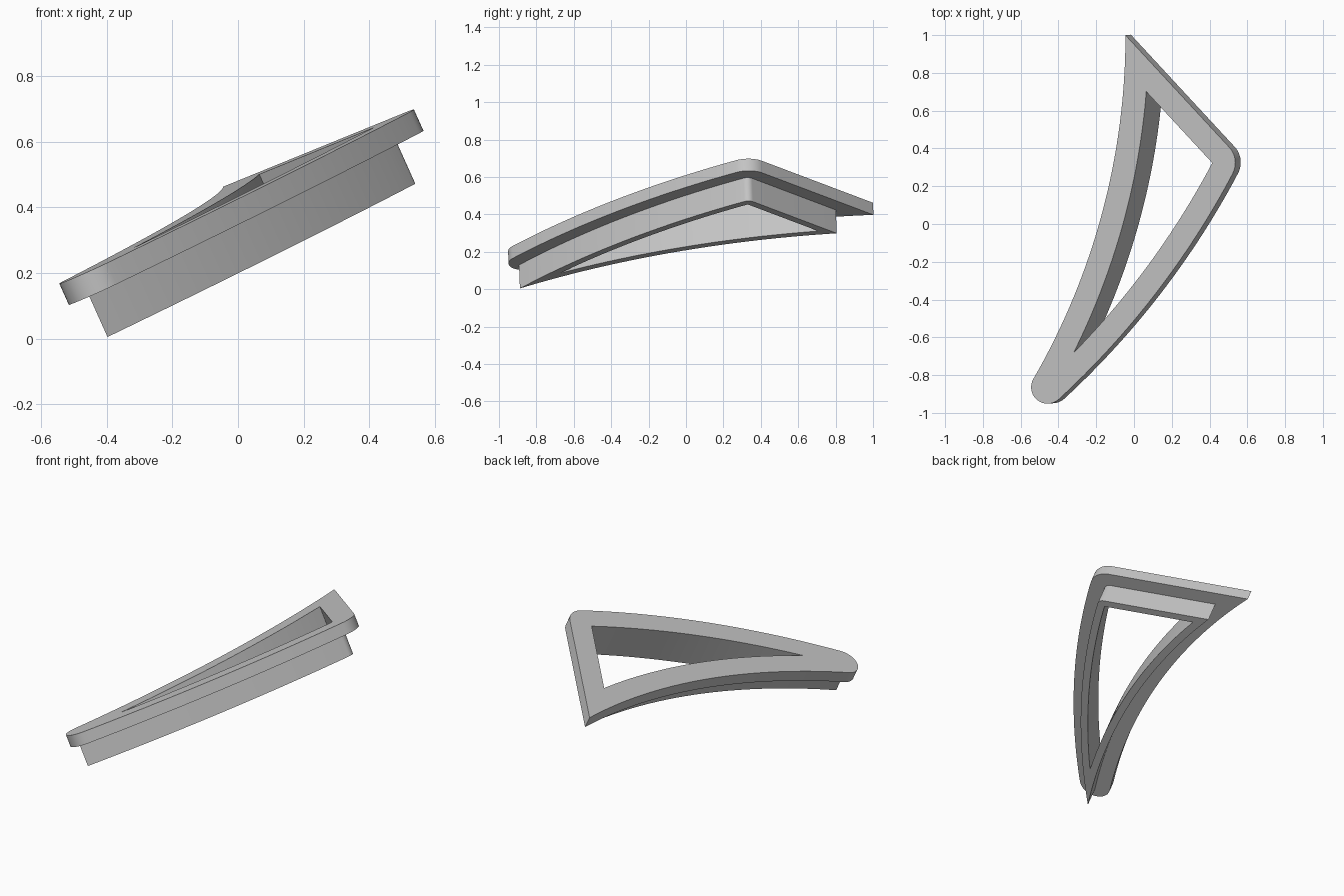
import bpy, bmesh, math
from mathutils import Vector

cube = bpy.data.objects.get("Cube")
if cube:
    bpy.data.objects.remove(cube)

# Outline: a concave left arc, a convex right arc and a straight back edge
LEFT, LEFT_R = Vector((-3.685, 1.0)), 3.64
RIGHT, RIGHT_R = Vector((-3.42, 2.354)), 4.461
EDGE_N, EDGE_D = Vector((0.734, 0.679)), 0.646
EDGE_U = Vector((EDGE_N.y, -EDGE_N.x))

# Tilted plane that carries the top face
SLOPE_X, SLOPE_Y, HEIGHT = 0.449, 0.038, 0.445
NORMAL = Vector((-SLOPE_X, -SLOPE_Y, 1)).normalized()


def edge_hit(centre, radius, inset):
    """Where the inset back edge meets a circle."""
    h = EDGE_D - inset - EDGE_N.dot(centre)
    return centre + EDGE_N * h + EDGE_U * math.sqrt(radius**2 - h**2)


def front_tip(inset):
    """Where the two inset side arcs meet."""
    r1, r2 = LEFT_R + inset, RIGHT_R - inset
    line = RIGHT - LEFT
    d = line.length
    a = (r1**2 - r2**2 + d**2) / (2 * d)
    h = math.sqrt(r1**2 - a**2)
    line.normalize()
    side = Vector((line.y, -line.x))
    hits = [LEFT + line * a + side * s * h for s in (1, -1)]
    return min(hits, key=lambda p: p.y)


def angle(v):
    return math.atan2(v.y, v.x)


def arc(centre, radius, start, end, steps):
    turns = [start + (end - start) * i / steps for i in range(steps + 1)]
    return [centre + Vector((math.cos(t), math.sin(t))) * radius for t in turns]


def outline(inset, corner_r, tip_r):
    """Closed outline, always with the same number of points."""
    apex = edge_hit(LEFT, LEFT_R + inset, inset)
    corner = edge_hit(RIGHT, RIGHT_R - inset - corner_r, inset + corner_r)
    tip = front_tip(inset + tip_r)
    a_corner, a_tip = angle(corner - RIGHT), angle(tip - RIGHT)
    a_left = angle(LEFT - tip) - 2 * math.pi
    pts = [apex]
    pts += arc(corner, corner_r, angle(EDGE_N), a_corner, 12)
    pts += arc(RIGHT, RIGHT_R - inset, a_corner, a_tip, 32)[1:]
    pts += arc(tip, tip_r, a_tip, a_left, 20)[1:]
    pts += arc(LEFT, LEFT_R + inset, angle(tip - LEFT), angle(apex - LEFT), 32)[1:-1]
    return pts


def place(p, depth):
    top = Vector((p.x, p.y, HEIGHT + SLOPE_X * p.x + SLOPE_Y * p.y))
    return top - NORMAL * depth


# Cross-section loops: rim plate, then the narrower skirt, around the opening
rim = outline(0, 0.122, 0.087)
skirt = outline(0.081, 0.041, 0)
opening = outline(0.122, 0, 0)
section = [(opening, 0), (rim, 0), (rim, 0.071), (skirt, 0.071),
           (skirt, 0.208), (opening, 0.208)]

bm = bmesh.new()
loops = [[bm.verts.new(place(p, depth)) for p in pts] for pts, depth in section]
count = len(rim)
for k, loop in enumerate(loops):
    following = loops[(k + 1) % len(loops)]
    for i in range(count):
        j = (i + 1) % count
        bm.faces.new((loop[i], loop[j], following[j], following[i]))
bmesh.ops.remove_doubles(bm, verts=bm.verts, dist=0.0001)
bmesh.ops.recalc_face_normals(bm, faces=bm.faces)
mesh = bpy.data.meshes.new("bezel_frame")
bm.to_mesh(mesh)
bm.free()

frame = bpy.data.objects.new("bezel_frame", mesh)
bpy.context.collection.objects.link(frame)

# Plain grey finish
grey = bpy.data.materials.new("plain_grey")
grey.use_nodes = True
colour = (0.55, 0.55, 0.55, 1)
grey.diffuse_color = colour
grey.node_tree.nodes["Principled BSDF"].inputs["Base Color"].default_value = colour
mesh.materials.append(grey)

bpy.context.view_layer.objects.active = frame
frame.select_set(True)
bpy.ops.object.shade_smooth_by_angle(angle=math.radians(30))
